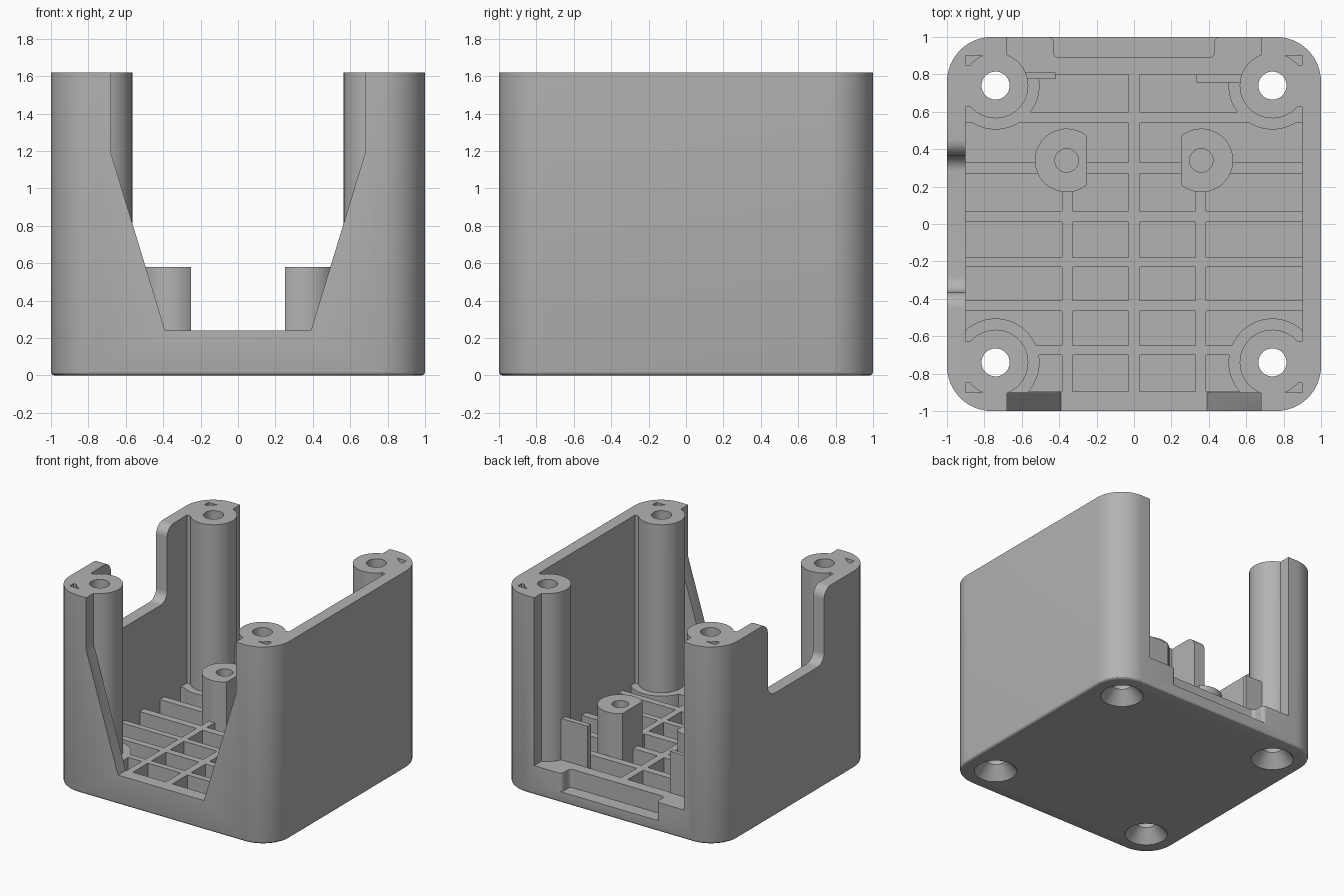
import bpy, bmesh, math

cube = bpy.data.objects.get("Cube")
if cube:
    bpy.data.objects.remove(cube, do_unlink=True)

TOP, DECK, FLOOR = 1.62, 0.24, 0.1
WALL, POST = 0.9, 0.74
SIDES = (-1, 1)
CORNERS = [(sx, sy) for sx in SIDES for sy in SIDES]

grey = bpy.data.materials.new("plain_grey")
grey.use_nodes = True
COLOUR = (0.45, 0.45, 0.45, 1)
grey.diffuse_color = COLOUR
grey.node_tree.nodes["Principled BSDF"].inputs["Base Color"].default_value = COLOUR


def add_object(name, bm):
    bmesh.ops.recalc_face_normals(bm, faces=bm.faces)
    mesh = bpy.data.meshes.new(name)
    bm.to_mesh(mesh)
    bm.free()
    mesh.materials.append(grey)
    obj = bpy.data.objects.new(name, mesh)
    bpy.context.collection.objects.link(obj)
    return obj


def prism(name, outline, axis, lo, hi):
    """Extrude a 2D outline along an axis; the outline uses the other two axes in order."""
    bm = bmesh.new()

    def vert(p, h):
        co = list(p)
        co.insert("xyz".index(axis), h)
        return bm.verts.new(co)

    a = [vert(p, lo) for p in outline]
    b = [vert(p, hi) for p in outline]
    bm.faces.new(a)
    bm.faces.new(b)
    for i in range(len(a)):
        j = (i + 1) % len(a)
        bm.faces.new((a[i], a[j], b[j], b[i]))
    return add_object(name, bm)


def block(name, x0, x1, y0, y1, z0, z1):
    return prism(name, [(x0, y0), (x1, y0), (x1, y1), (x0, y1)], "z", z0, z1)


def cone(name, x, y, z0, z1, r0, r1=None, sides=48):
    bm = bmesh.new()
    bmesh.ops.create_cone(bm, cap_ends=True, segments=sides, radius1=r0,
                          radius2=r0 if r1 is None else r1, depth=z1 - z0)
    bmesh.ops.translate(bm, verts=bm.verts, vec=(x, y, (z0 + z1) / 2))
    return add_object(name, bm)


def arc(cx, cy, r, start, end, steps=10):
    angles = [math.radians(start + (end - start) * i / steps) for i in range(steps + 1)]
    return [(cx + r * math.cos(t), cy + r * math.sin(t)) for t in angles]


def soft_notch(half, r, bottom, top):
    """Notch outline with rounded lips and rounded inner corners."""
    right = [(half + r, top + 0.1)]
    right += arc(half + r, top - r, r, 90, 180)
    right += arc(half - r, bottom + r, r, 0, -90)
    return right + [(-u, w) for u, w in reversed(right)]


def combine(target, tool, operation):
    mod = target.modifiers.new(tool.name, "BOOLEAN")
    mod.operation, mod.solver, mod.object = operation, "EXACT", tool
    bpy.context.view_layer.update()
    result = bpy.data.meshes.new_from_object(
        target.evaluated_get(bpy.context.evaluated_depsgraph_get()))
    target.modifiers.clear()
    target.data = result
    bpy.data.objects.remove(tool, do_unlink=True)


def cut(tool):
    combine(housing, tool, "DIFFERENCE")


def join(tool):
    combine(housing, tool, "UNION")


# Outer shell with rounded corners and a softened bottom edge
R = 0.24
outline = []
for k, (sx, sy) in enumerate([(1, 1), (-1, 1), (-1, -1), (1, -1)]):
    outline += arc(sx * (1 - R), sy * (1 - R), R, 90 * k, 90 * k + 90, 14)
housing = prism("housing", outline, "z", 0, TOP)
bm = bmesh.new()
bm.from_mesh(housing.data)
rim = [e for e in bm.edges if all(v.co.z < 0.001 for v in e.verts)]
bmesh.ops.bevel(bm, geom=rim, offset=0.02, segments=3, profile=0.5, affect="EDGES")
bm.to_mesh(housing.data)
bm.free()

# Main cavity and wall openings
cut(block("cavity", -WALL, WALL, -WALL, WALL, DECK, 2))
front = [(0.39, DECK), (0.68, 1.19), (0.68, 2)]
cut(prism("front_opening", front + [(-x, z) for x, z in reversed(front)], "y", -1.1, -0.85))
cut(block("back_opening", -0.68, 0.68, 0.85, 1.1, DECK, 2))
cut(prism("side_notch", soft_notch(0.365, 0.085, 1.01, TOP), "x", -1.1, -0.85))
cut(prism("back_recess", soft_notch(0.43, 0.03, 0.89, 1), "z", 0.09, 0.5))

# Floor pockets that leave a grid of ribs: (y start, y end, outer x, split by side rib)
rows = [(-0.895, -0.70, 0.6, True), (-0.65, -0.465, WALL, True),
        (-0.41, -0.23, WALL, True), (-0.18, 0.01, WALL, True),
        (0.07, 0.27, WALL, True), (0.33, 0.54, WALL, False),
        (0.60, 0.80, 0.58, False)]
for y0, y1, outer, split in rows:
    spans = [(0.03, 0.33), (0.385, outer)] if split else [(0.03, outer)]
    for x0, x1 in spans:
        for s in SIDES:
            a, b = sorted((s * x0, s * x1))
            cut(block("pocket", a, b, y0, y1, FLOOR, 0.3))

# Corner posts with base rings and fillers against the walls
for sx, sy in CORNERS:
    join(cone("post_base_ring", sx * POST, sy * POST, 0.05, DECK, 0.235))
    join(cone("corner_post", sx * POST, sy * POST, 0.06, TOP, 0.175))
    xs = sorted((sx * 0.845, sx * 0.93))
    ys = sorted((sy * 0.625, sy * 0.85))
    join(block("corner_filler", *xs, *ys, 0.07, TOP))

# Mounting bosses with a flat inner side, and blind screw holes
for s in SIDES:
    half = math.degrees(math.acos(0.11 / 0.17))
    shape = [(s * x, y) for x, y in arc(0.36, 0.34, 0.17, half - 180, 180 - half, 40)]
    join(prism("mounting_boss", shape, "z", 0.07, 0.58))
    cut(cone("boss_hole", s * 0.36, 0.34, 0.15, 0.7, 0.063, sides=32))

# Upright tabs beside the back posts
join(block("right_tab", -0.60, -0.42, 0.775, 0.81, 0.07, 0.58))
join(block("left_tab", 0.335, 0.60, 0.757, 0.80, 0.07, 0.58))

# Through holes with countersinks underneath
for sx, sy in CORNERS:
    cut(cone("screw_hole", sx * POST, sy * POST, -0.1, 2, 0.075))
    cut(cone("countersink", sx * POST, sy * POST, -0.02, 0.1, 0.177, 0.075))

# Smooth round surfaces, keep edges crisp
housing.data.materials.clear()
housing.data.materials.append(grey)
bpy.ops.object.select_all(action="DESELECT")
housing.select_set(True)
bpy.context.view_layer.objects.active = housing
bpy.ops.object.shade_smooth_by_angle(angle=math.radians(30))
